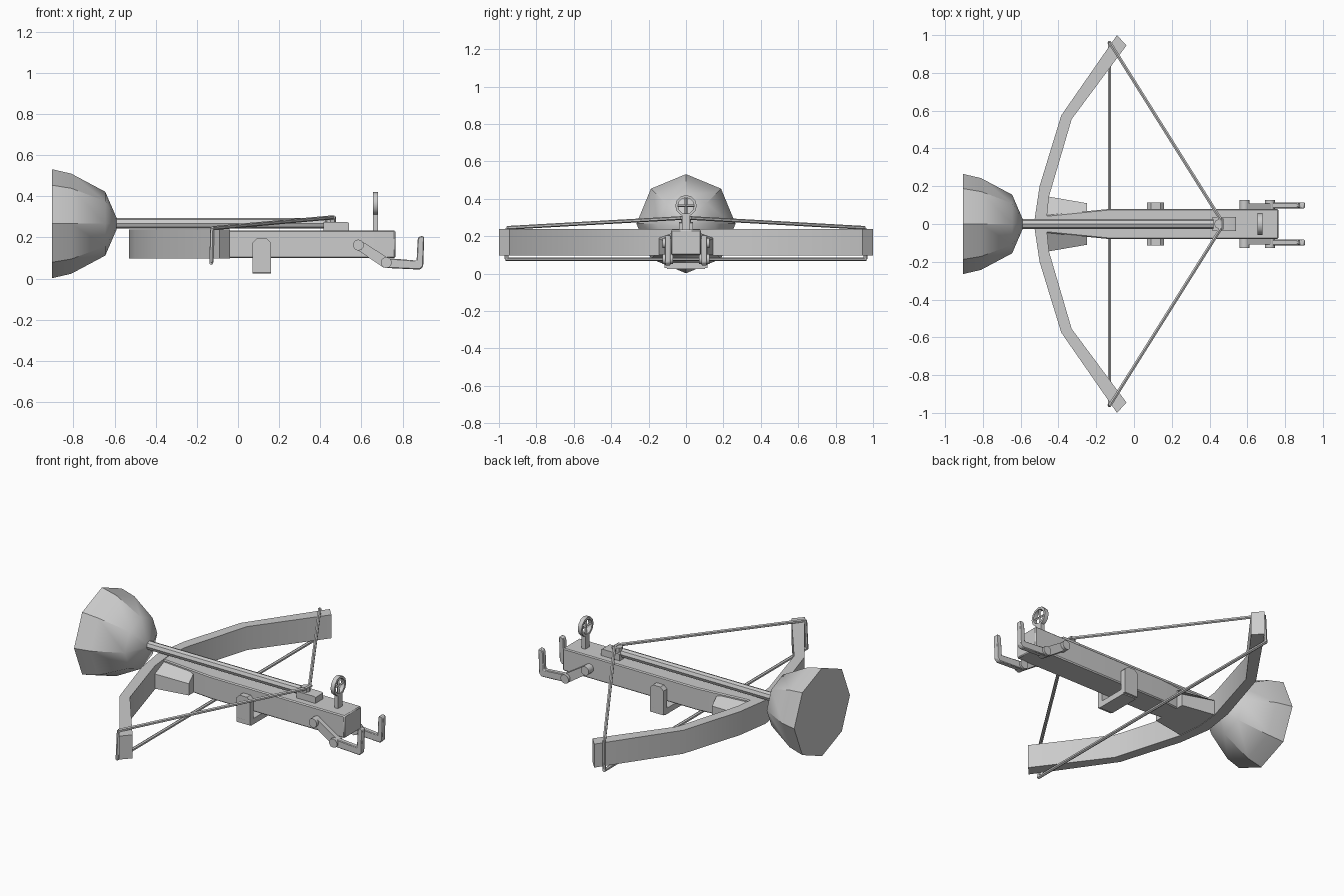
import bpy, bmesh, math
from mathutils import Vector, Matrix

if "Cube" in bpy.data.objects:
    bpy.data.objects.remove(bpy.data.objects["Cube"])


def finish(name, bm):
    bmesh.ops.recalc_face_normals(bm, faces=bm.faces)
    me = bpy.data.meshes.new(name)
    bm.to_mesh(me)
    bm.free()
    ob = bpy.data.objects.new(name, me)
    bpy.context.collection.objects.link(ob)
    bpy.ops.object.select_all(action='DESELECT')
    ob.select_set(True)
    bpy.context.view_layer.objects.active = ob
    bpy.ops.object.shade_smooth_by_angle(angle=math.radians(40))
    return ob


def prism(name, pts, axis, lo, hi, bevel=0):
    """Extrude a 2D outline along an axis: x uses (y,z), y uses (x,z), z uses (x,y)."""
    place = {'x': lambda a, b, c: (c, a, b),
             'y': lambda a, b, c: (a, c, b),
             'z': lambda a, b, c: (a, b, c)}[axis]
    bm = bmesh.new()
    f = bm.faces.new([bm.verts.new(place(a, b, lo)) for a, b in pts])
    r = bmesh.ops.extrude_face_region(bm, geom=[f])
    d = Vector(place(0, 0, hi - lo))
    bmesh.ops.translate(bm, vec=d, verts=[v for v in r['geom'] if isinstance(v, bmesh.types.BMVert)])
    ob = finish(name, bm)
    if bevel:
        m = ob.modifiers.new('edge', 'BEVEL')
        m.width, m.segments = bevel, 1
    return ob


def rods(name, segments, r, sides=8):
    """Cylinders between pairs of points, joined in one object."""
    bm = bmesh.new()
    for p, q in segments:
        p, q = Vector(p), Vector(q)
        rot = (q - p).to_track_quat('Z', 'Y').to_matrix().to_4x4()
        bmesh.ops.create_cone(bm, cap_ends=True, segments=sides, radius1=r, radius2=r,
                              depth=(q - p).length,
                              matrix=Matrix.Translation((p + q) / 2) @ rot)
    return finish(name, bm)


def mirrored(half):
    return half + [(a, -b) for a, b in reversed(half)]


# Stock, narrower where it meets the bow
prism('stock', mirrored([(-0.48, 0.045), (-0.13, 0.08), (0.765, 0.08)]), 'z', 0.1, 0.235, 0.006)

# Bow: one kinked outline on each side
outer = [(-0.53, 0.0), (-0.50, 0.2), (-0.385, 0.575), (-0.09, 1.0)]
inner = [(-0.04, 0.945), (-0.33, 0.555), (-0.45, 0.146), (-0.465, 0.0)]
half = outer + inner[:3]
prism('bow', half + [inner[3]] + [(x, -y) for x, y in reversed(half[1:])], 'z', 0.097, 0.238)

# Sloped gussets between bow and stock
for s in (1, -1):
    bm = bmesh.new()
    rings = []
    for x, yi, yo, zo in ((-0.47, 0.035, 0.148, 0.19), (-0.25, 0.055, 0.11, 0.17)):
        rings.append([bm.verts.new((x, s * y, z)) for y, z in
                      ((yi, 0.1), (yo, 0.1), (yo, zo), (yi, 0.225))])
    for i in range(4):
        j = (i + 1) % 4
        bm.faces.new((rings[0][i], rings[0][j], rings[1][j], rings[1][i]))
    for r in rings:
        bm.faces.new(r)
    finish('gusset', bm)

# String: drawn upper run, tip loops and straight lower run
nock = 0.465
string = []
for s in (1, -1):
    tip, low = (-0.125, s * 0.955, 0.245), (-0.13, s * 0.96, 0.077)
    string += [((nock, s * 0.015, 0.298), tip), (tip, low)]
string += [((-0.13, -0.965, 0.077), (-0.13, 0.965, 0.077)),
           ((nock, -0.03, 0.298), (nock, 0.03, 0.298))]
rods('string', string, 0.010, 6)

# Nut that holds the string
prism('nut_block', [(0.415, 0.23), (0.54, 0.23), (0.54, 0.27), (0.53, 0.275), (0.415, 0.275)],
      'y', -0.037, 0.037)
rods('nut_peg', [((0.45, 0, 0.25), (0.45, 0, 0.3))], 0.026)

# Bolt shaft and its eight-sided cup head
rods('bolt_shaft', [((-0.61, 0, 0.269), (0.42, 0, 0.269))], 0.026)
bm = bmesh.new()
prev = None
for x, r in ((-0.59, 0.028), (-0.645, 0.155), (-0.81, 0.243), (-0.905, 0.265)):
    ring = [bm.verts.new((x, r * math.sin(i * math.pi / 4), 0.267 + r * math.cos(i * math.pi / 4)))
            for i in range(8)]
    if prev:
        for i in range(8):
            bm.faces.new((prev[i], prev[(i + 1) % 8], ring[(i + 1) % 8], ring[i]))
    else:
        bm.faces.new(ring)
    prev = ring
bm.faces.new(prev)
finish('cup_head', bm)

# Ring sight: rim, cross spokes and post
bm = bmesh.new()
n, zc = 12, 0.363
loops = [[bm.verts.new((x, r * math.sin(2 * math.pi * i / n), zc + r * math.cos(2 * math.pi * i / n)))
          for i in range(n)] for x, r in ((0.655, 0.057), (0.68, 0.057), (0.68, 0.043), (0.655, 0.043))]
for k in range(4):
    a, b = loops[k], loops[(k + 1) % 4]
    for i in range(n):
        j = (i + 1) % n
        bm.faces.new((a[i], a[j], b[j], b[i]))
finish('sight_ring', bm)
rods('sight_spokes', [((0.667, -0.05, zc), (0.667, 0.05, zc)),
                      ((0.667, 0, zc - 0.05), (0.667, 0, zc + 0.05))], 0.007, 4)
prism('sight_post', [(-0.021, 0.23), (0.021, 0.23), (0.021, 0.312), (-0.021, 0.312)], 'x', 0.655, 0.68)

# Strap bracket: two rounded cheeks and a bottom plate
cheek = [(0.07, 0.03), (0.16, 0.03), (0.16, 0.175), (0.14, 0.195), (0.09, 0.195), (0.07, 0.175)]
for s in (1, -1):
    prism('bracket_cheek', cheek, 'y', *sorted((s * 0.079, s * 0.115)))
prism('bracket_plate', [(-0.115, 0.055), (-0.1, 0.025), (0.1, 0.025), (0.115, 0.055), (0.115, 0.06),
                        (-0.115, 0.06)], 'x', 0.07, 0.16)

# Crank arms on both sides: link, hooked handle and pivot pins
link = [(0.572, 0.145), (0.71, 0.052), (0.738, 0.095), (0.6, 0.183)]
hook = [(0.715, 0.052), (0.885, 0.044), (0.9, 0.06), (0.905, 0.2), (0.898, 0.207), (0.88, 0.205),
        (0.873, 0.19), (0.868, 0.088), (0.72, 0.1)]
for s in (1, -1):
    prism('crank_link', link, 'y', *sorted((s * 0.079, s * 0.108)))
    prism('crank_hook', hook, 'y', *sorted((s * 0.083, s * 0.113)), 0.004)
    rods('crank_pin', [((x, s * 0.07, z), (x, s * 0.126, z)) for x, z in ((0.585, 0.163), (0.72, 0.078))],
         0.027, 10)
